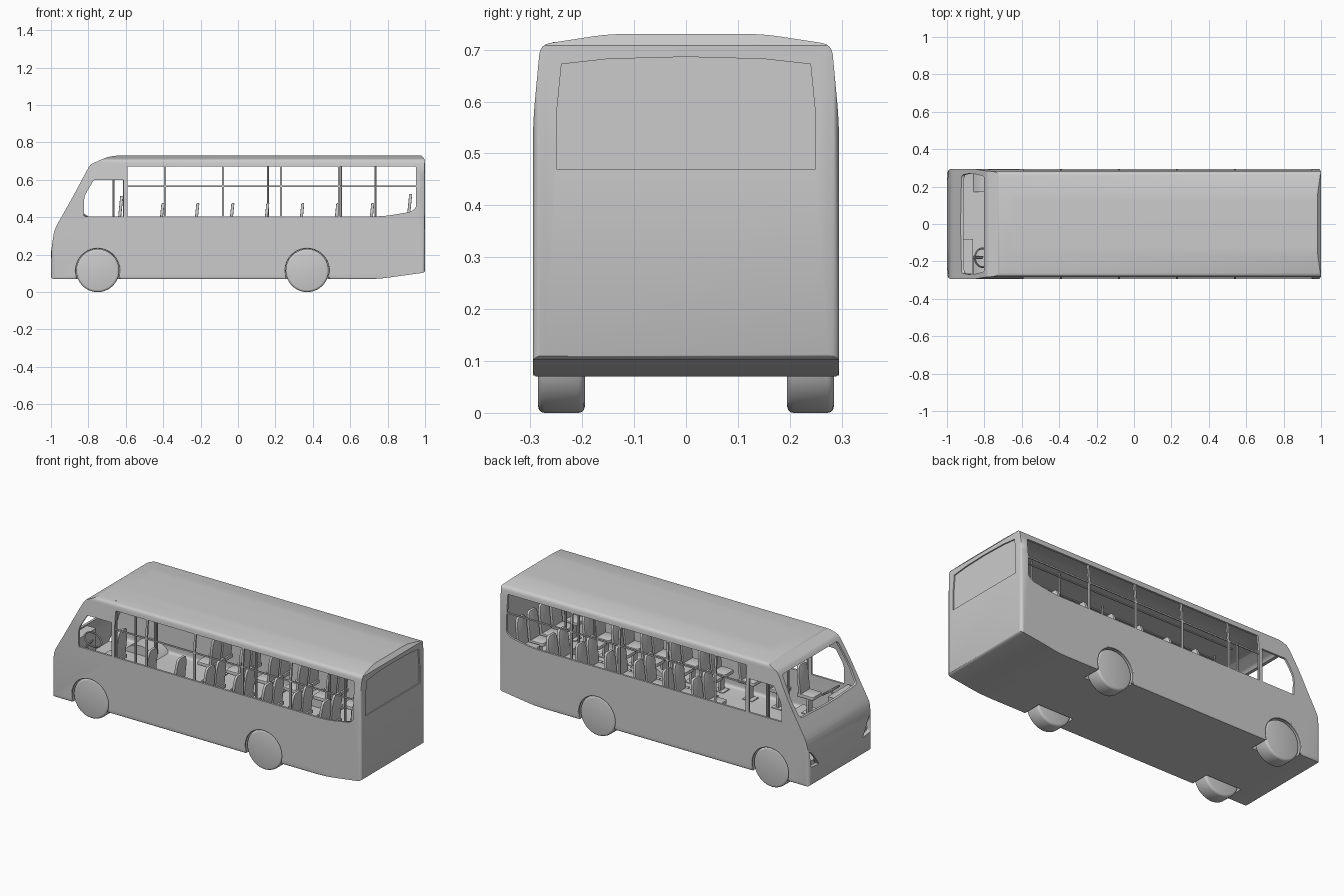
import bpy, bmesh
from math import pi, sin, cos, radians
from mathutils import Vector

if "Cube" in bpy.data.objects:
    bpy.data.objects.remove(bpy.data.objects["Cube"])

C = bpy.context


def fillet(pts, n=4):
    """Round each (a, b, r) corner."""
    out = []
    for i, (a, b, r) in enumerate(pts):
        p = Vector((a, b))
        if r == 0:
            out.append(p)
            continue
        q = Vector(pts[i - 1][:2])
        s = Vector(pts[(i + 1) % len(pts)][:2])
        p0 = p + (q - p).normalized() * r
        p1 = p + (s - p).normalized() * r
        for k in range(n + 1):
            t = k / n
            out.append(p0 * (1 - t) ** 2 + p * 2 * t * (1 - t) + p1 * t * t)
    return out


def prism(name, pts, axis, lo, hi):
    """Extrude a 2D outline along an axis."""
    place = {'x': lambda p, t: (t, p[0], p[1]),
             'y': lambda p, t: (p[0], t, p[1]),
             'z': lambda p, t: (p[0], p[1], t)}[axis]
    bm = bmesh.new()
    a = [bm.verts.new(place(p, lo)) for p in pts]
    b = [bm.verts.new(place(p, hi)) for p in pts]
    bm.faces.new(a)
    bm.faces.new(b)
    for i in range(len(a)):
        j = (i + 1) % len(a)
        bm.faces.new((a[i], a[j], b[j], b[i]))
    bmesh.ops.recalc_face_normals(bm, faces=bm.faces)
    me = bpy.data.meshes.new(name)
    bm.to_mesh(me)
    bm.free()
    ob = bpy.data.objects.new(name, me)
    C.collection.objects.link(ob)
    return ob


def box(name, x0, x1, y0, y1, z0, z1):
    return prism(name, [(x0, y0), (x1, y0), (x1, y1), (x0, y1)], 'z', z0, z1)


def disc(name, x, z, r, y0, y1, n=40):
    return prism(name, [(x + r * cos(2 * pi * i / n), z + r * sin(2 * pi * i / n))
                        for i in range(n)], 'y', y0, y1)


def modify(ob, kind, **kw):
    m = ob.modifiers.new("mod", kind)
    for k, v in kw.items():
        setattr(m, k, v)
    C.view_layer.objects.active = ob
    bpy.ops.object.modifier_apply(modifier=m.name)


def boolean(ob, cutter, op='DIFFERENCE'):
    modify(ob, 'BOOLEAN', object=cutter, operation=op, solver='EXACT')
    bpy.data.objects.remove(cutter)


def tube(name, pts, r):
    cu = bpy.data.curves.new(name, 'CURVE')
    cu.dimensions = '3D'
    cu.bevel_depth = r
    cu.bevel_resolution = 2
    cu.use_fill_caps = True
    sp = cu.splines.new('POLY')
    sp.points.add(len(pts) - 1)
    for p, c in zip(sp.points, pts):
        p.co = (*c, 1)
    ob = bpy.data.objects.new(name, cu)
    C.collection.objects.link(ob)
    bpy.ops.object.select_all(action='DESELECT')
    ob.select_set(True)
    C.view_layer.objects.active = ob
    bpy.ops.object.convert(target='MESH')
    return C.view_layer.objects.active


def hull(name, bottom):
    """Body volume: side, cross-section and plan outlines intersected."""
    side = [(-1.002, .07, .02), (-1.002, .20, .03), (-.982, .335, .03), (-.922, .44, .03),
            (-.875, .525, .03), (-.80, .665, 0), (-.785, .685, .01), (-.70, .722, .03),
            (-.65, .73, .02), (.98, .73, 0), (1.003, .705, 0), (1.003, .105, .02), (.75, .07, .05)]
    half = [(.295, bottom, .02), (.295, .56, .04), (.281, .71, .02), (.15, .73, .03)]
    sect = half + [(-y, z, r) for y, z, r in reversed(half)]
    plan = [(-1, -.297, .035), (1, -.297, .025), (1, .297, .025), (-1, .297, .035)]
    ob = prism(name, fillet(side), 'y', -.5, .5)
    boolean(ob, prism("section", fillet(sect), 'x', -1.2, 1.2), 'INTERSECT')
    boolean(ob, prism("plan", fillet(plan), 'z', -.2, 1), 'INTERSECT')
    return ob


# Bodyshell, hollowed above the floor
AXLES = (-.75, .37)
R = .115
body = hull("body", .065)
cavity = hull("cavity", .19)
for v in cavity.data.vertices:
    v.co = (v.co.x * .985, v.co.y * .96, (v.co.z - .4) * .965 + .4)
for x in AXLES:
    for s in (-1, 1):
        boolean(cavity, disc("housing", x, R, .136, *sorted((s * .17, s * .4))))
boolean(body, cavity)
for x in AXLES:
    for s in (-1, 1):
        boolean(body, disc("arch", x, R, .123, *sorted((s * .18, s * .4))))

# Side windows, windscreen, rear window recess, headlight recesses
main = [(-.592, .405, 0), (.78, .405, .05), (.93, .43, .02), (.952, .455, .01),
        (.952, .672, .008), (-.592, .672, .008)]
cab = [(-.822, .405, 0), (-.612, .405, 0), (-.612, .60, 0), (-.77, .60, .01), (-.824, .51, .03)]
for w in (main, cab):
    boolean(body, prism("window", fillet(w), 'y', -.6, .6))
screen = [(-.262, .44, .02), (0, .43, .1), (.262, .44, .02), (.272, .53, .03),
          (.255, .662, .015), (-.255, .662, .015), (-.272, .53, .03)]
boolean(body, prism("windscreen", fillet(screen), 'x', -1.2, -.7))
rear = [(-.25, .47), (.25, .47), (.25, .57), (.24, .672), (.15, .682), (0, .686),
        (-.15, .682), (-.24, .672), (-.25, .57)]
boolean(body, prism("rear_window", rear, 'x', .993, 1.2))
for s in (-1, 1):
    lamp = [(s * .20, .17, .01), (s * .275, .18, .01), (s * .28, .27, .01), (s * .255, .25, .01)]
    boolean(body, prism("lamp", fillet(lamp), 'x', -1.2, -.975))

# Window pillars, mid rails and wheel arch lips
for s in (-1, 1):
    for x in (-.39, -.08, .23, .54):
        prism("window_pillar", [(s * .282, .40), (s * .291, .40), (s * .291, .56), (s * .281, .68),
                                (s * .272, .68), (s * .282, .56)], 'x', x - .006, x + .006)
    box("window_rail", -.6, .955, *sorted((s * .284, s * .290)), .561, .569)
    for x in AXLES:
        arc = [radians(-20 + 220 * i / 24) for i in range(25)]
        tube("arch_lip", [(x + .123 * cos(a), s * .289, R + .123 * sin(a)) for a in arc], .006)
        # Wheels
        w = disc("wheel", x, R, R, *sorted((s * .195, s * .285)))
        modify(w, 'BEVEL', width=.012, segments=3, limit_method='ANGLE', angle_limit=radians(50))

# Passenger seat, facing the front
FLOOR = .195
back = [(-.044, .30, .01), (.044, .30, .01), (.044, .43, .02), (.032, .475, .015),
        (-.032, .475, .015), (-.044, .43, .02)]
parts = [prism("seat", fillet(back), 'x', -.008, .008),
         prism("cushion", fillet([(-.10, -.044, .015), (.005, -.044, 0), (.005, .044, 0),
                                  (-.10, .044, .015)]), 'z', .295, .315),
         box("leg", -.055, -.040, -.02, .02, FLOOR, .30),
         box("foot", -.08, -.015, -.03, .03, FLOOR, FLOOR + .008)]
for v in parts[0].data.vertices:
    v.co.x += (v.co.z - .44) * .1
bpy.ops.object.select_all(action='DESELECT')
for p in parts:
    p.select_set(True)
C.view_layer.objects.active = parts[0]
bpy.ops.object.join()
seat = C.view_layer.objects.active
modify(seat, 'BEVEL', width=.003, segments=2, limit_method='ANGLE', angle_limit=radians(50))

spots = [(-.625, -.18, .04)]
for i in range(7):
    x = -.405 + .187 * i
    spots.append((x, -.215, 0))
    if i > 1:
        spots.append((x, -.115, 0))
    if i > 0:
        spots += [(x, .115, 0), (x, .215, 0)]
spots += [(.92, y, .05) for y in (-.21, -.105, 0, .105, .21)]
seat.location = spots[0]
for p in spots[1:]:
    o = seat.copy()
    o.location = p
    C.collection.objects.link(o)

# Raised rear step, dashboard, steering wheel, grab poles
box("rear_step", .80, .984, -.28, .28, .19, .246)
box("driver_step", -.70, -.58, -.25, -.11, .19, .236)
box("dashboard", -.92, -.86, -.265, -.08, .19, .42)
bpy.ops.mesh.primitive_torus_add(location=(-.81, -.18, .405), rotation=(0, radians(35), 0),
                                 major_radius=.05, minor_radius=.005,
                                 major_segments=28, minor_segments=8)
C.object.name = "steering_wheel"
tube("steering_column", [(-.81, -.18, .405), (-.87, -.18, .33)], .006)
for x, y in ((-.665, .20), (-.605, -.08), (-.605, .10), (-.61, -.25), (.16, -.06),
             (.55, .06), (.735, -.06), (.735, .06)):
    tube("grab_pole", [(x, y, .19), (x, y, .715)], .006)
for s in (-1, 1):
    tube("ceiling_rail", [(-.6, s * .07, .69), (.9, s * .07, .69)], .005)

# Smooth shading with sharp edges kept
bpy.ops.object.select_all(action='SELECT')
C.view_layer.objects.active = body
bpy.ops.object.shade_smooth_by_angle(angle=radians(35))
